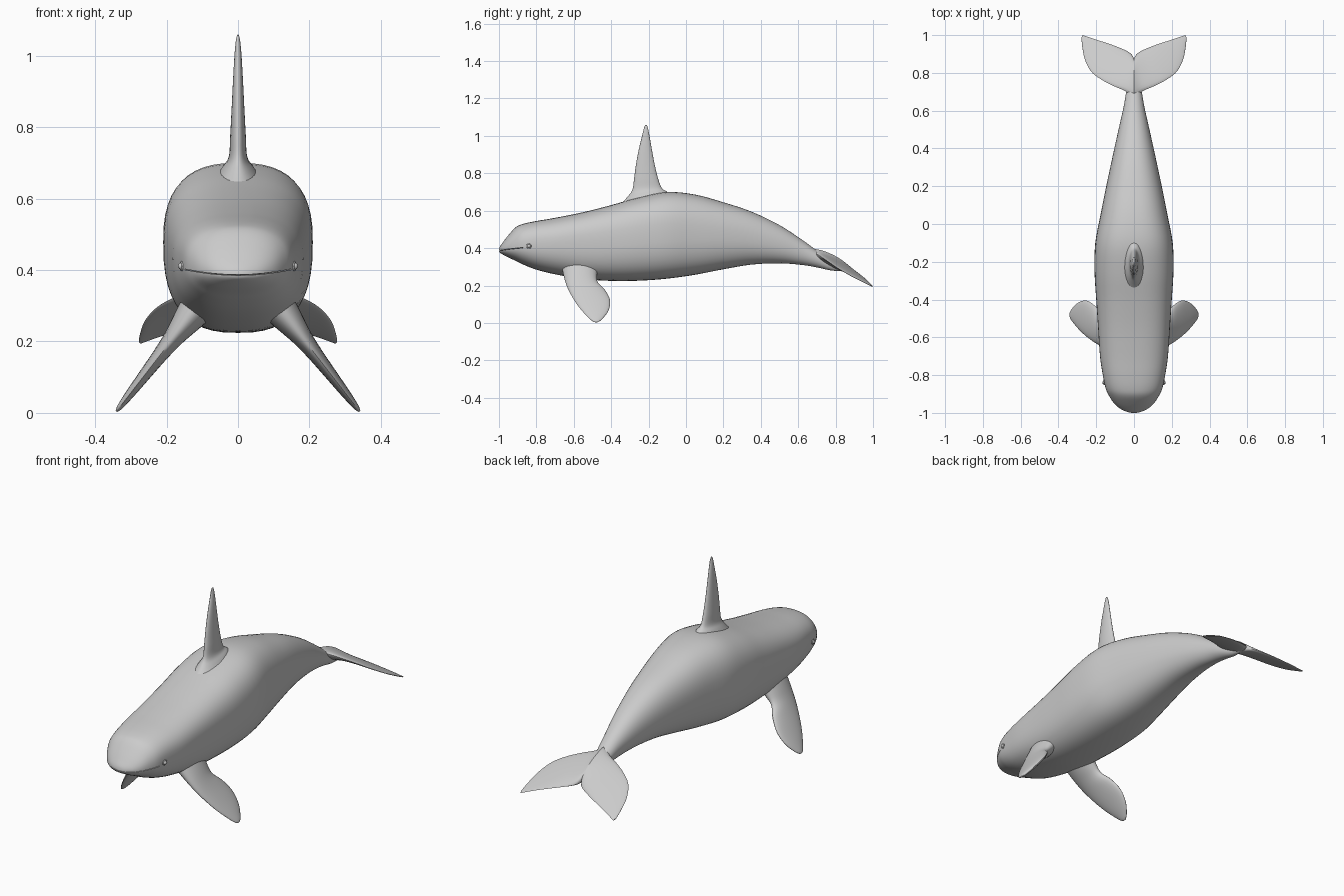
import bpy, bmesh, math
from mathutils import Vector

if "Cube" in bpy.data.objects:
    bpy.data.objects.remove(bpy.data.objects["Cube"])

skin = bpy.data.materials.new("grey skin")
skin.diffuse_color = (0.6, 0.6, 0.6, 1)
skin.use_nodes = True
skin.node_tree.nodes["Principled BSDF"].inputs["Base Color"].default_value = skin.diffuse_color


def resample(rows, steps):
    """Smooth Catmull-Rom interpolation between table rows."""
    out = []
    for i in range(len(rows) - 1):
        a, b, c, d = (rows[max(0, min(len(rows) - 1, i + k))] for k in (-1, 0, 1, 2))
        for s in range(steps):
            t = s / steps
            out.append([0.5 * (2 * q + (r - p) * t + (2 * p - 5 * q + 4 * r - u) * t * t
                               + (3 * q - p - 3 * r + u) * t ** 3)
                        for p, q, r, u in zip(a, b, c, d)])
    return out + [list(rows[-1])]


def add_mesh(name, rings, closed=False):
    """Skin a list of rings; cap the ends, or join last ring to first."""
    bm = bmesh.new()
    vs = [[bm.verts.new(p) for p in ring] for ring in rings]
    n = len(vs[0])
    for a, b in zip(vs, vs[1:]):
        for i in range(n):
            j = (i + 1) % n
            bm.faces.new((a[i], a[j], b[j], b[i]))
    bm.faces.new(vs[0])
    bm.faces.new(vs[-1])
    bmesh.ops.recalc_face_normals(bm, faces=bm.faces)
    me = bpy.data.meshes.new(name)
    bm.to_mesh(me)
    bm.free()
    me.materials.append(skin)
    ob = bpy.data.objects.new(name, me)
    bpy.context.collection.objects.link(ob)
    return ob


def smooth(ob, angle=50):
    bpy.ops.object.select_all(action='DESELECT')
    ob.select_set(True)
    bpy.context.view_layer.objects.active = ob
    bpy.ops.object.shade_smooth_by_angle(angle=math.radians(angle))


def blade(name, rows, place, normal, side=1, n=24):
    """Fin lofted from leading/trailing edge points and half thickness."""
    rings = []
    for l1, l2, t1, t2, h in resample(rows, 5):
        lead, trail = Vector(place(l1, l2)), Vector(place(t1, t2))
        mid, half = (lead + trail) / 2, (lead - trail) / 2
        ring = []
        for k in range(n):
            a = math.tau * k / n
            p = mid + half * math.cos(a) + Vector(normal) * max(h, 0.001) * math.sin(a)
            ring.append((p.x * side, p.y, p.z))
        rings.append(ring)
    smooth(add_mesh(name, rings))


# Body: y, top z, bottom z, half width, z of widest point, roundness exponent
body_rows = [
    (-1.00, .392, .384, .010, .388, 2.0), (-.995, .408, .376, .035, .39, 2.0),
    (-.98, .430, .366, .070, .393, 2.1), (-.95, .469, .350, .105, .40, 2.2),
    (-.91, .512, .332, .132, .41, 2.3), (-.87, .530, .312, .150, .42, 2.4),
    (-.80, .545, .285, .165, .425, 2.5), (-.70, .562, .260, .180, .43, 2.5),
    (-.55, .592, .235, .190, .44, 2.6), (-.40, .630, .225, .200, .455, 2.6),
    (-.25, .672, .226, .209, .475, 2.6), (-.10, .700, .237, .205, .485, 2.6),
    (.05, .686, .258, .177, .485, 2.5), (.20, .645, .287, .147, .475, 2.4),
    (.35, .595, .312, .115, .455, 2.3), (.50, .523, .319, .082, .42, 2.2),
    (.62, .445, .310, .055, .38, 2.1), (.70, .387, .297, .041, .345, 2.0),
    (.78, .335, .280, .024, .31, 2.0), (.87, .292, .275, .006, .283, 2.0)]
rings = []
for y, top, bot, w, zc, e in resample(body_rows, 4):
    ring = []
    for k in range(48):
        c, s = math.cos(math.tau * k / 48), math.sin(math.tau * k / 48)
        x = math.copysign(abs(c) ** (2 / e), c) * w
        z = math.copysign(abs(s) ** (2 / e), s) * (top - zc if s > 0 else zc - bot)
        ring.append((x, y, zc + z))
    rings.append(ring)
body = add_mesh("body", rings)

# Mouth: thin curved strip that cuts a shallow groove around the snout
half_mouth = [(0, -1.0), (.035, -.994), (.07, -.979), (.104, -.95), (.130, -.91), (.147, -.87)]
path = [(-x, y) for x, y in half_mouth[:0:-1]] + half_mouth
strip = []
for x, y in path:
    z = .386 + .016 * (abs(x) / .147) ** 2
    d = Vector((x, y + .80)).normalized()
    inner, outer = Vector((x, y)) - d * .014, Vector((x, y)) + d * .03
    strip.append([(inner.x, inner.y, z), (outer.x, outer.y, z - .003), (outer.x, outer.y, z + .003)])
cutter = add_mesh("mouth_cutter", strip)
cutter.hide_render = True
cutter.hide_viewport = True
cut = body.modifiers.new("mouth", 'BOOLEAN')
cut.operation = 'DIFFERENCE'
cut.object = cutter
bpy.context.view_layer.objects.active = body
bpy.ops.object.modifier_apply(modifier=cut.name)
smooth(body, 40)

# Dorsal fin in the (y, z) plane with a flared root
blade("dorsal_fin", [
    (-.36, .625, -.06, .655, .075), (-.315, .672, -.10, .700, .045),
    (-.287, .712, -.130, .722, .026), (-.277, .775, -.150, .775, .022),
    (-.267, .850, -.168, .850, .018), (-.252, .930, -.183, .930, .014),
    (-.235, 1.00, -.195, 1.00, .010), (-.224, 1.045, -.203, 1.04, .006),
    (-.217, 1.06, -.209, 1.058, .002)],
    lambda y, z: (0, y, z), (1, 0, 0))

for side, label in ((1, "right"), (-1, "left")):
    # Pectoral flipper: edge points in (y, z), blade slants outward going down
    blade(label + "_flipper", [
        (-.67, .335, -.46, .335, .060), (-.657, .265, -.475, .262, .042),
        (-.642, .210, -.472, .218, .029), (-.620, .160, -.432, .175, .022),
        (-.580, .095, -.406, .120, .017), (-.540, .047, -.415, .065, .013),
        (-.505, .013, -.447, .022, .008), (-.487, .004, -.470, .005, .003)],
        lambda y, z: (.15 + (.25 - z) * .775, y, z), (.79, 0, .61), side)

    # Tail fluke: edge points in (x, y), blade slopes down to the rear
    blade(label + "_fluke", [
        (0, .66, 0, .875, .034), (.04, .70, .015, .900, .024),
        (.10, .727, .050, .922, .016), (.17, .763, .115, .948, .011),
        (.225, .805, .175, .968, .008), (.260, .870, .225, .984, .006),
        (.274, .940, .255, .994, .004), (.278, .985, .272, 1.0, .002)],
        lambda x, y: (x, y, .224 + (1 - y) * .48 - .4 * x * x), (0, .43, .9), side)

    # Eye: small bead with a raised lid ring
    spot = (side * .158, -.84, .411)
    bpy.ops.mesh.primitive_uv_sphere_add(segments=16, ring_count=8, radius=.010, location=spot)
    eye = bpy.context.object
    eye.name = label + "_eye"
    bpy.ops.mesh.primitive_torus_add(major_segments=20, minor_segments=8, major_radius=.011,
                                     minor_radius=.003, location=spot,
                                     rotation=(0, math.pi / 2, -side * .25))
    lid = bpy.context.object
    lid.name = label + "_eyelid"
    for ob in (eye, lid):
        ob.data.materials.append(skin)
        smooth(ob)
